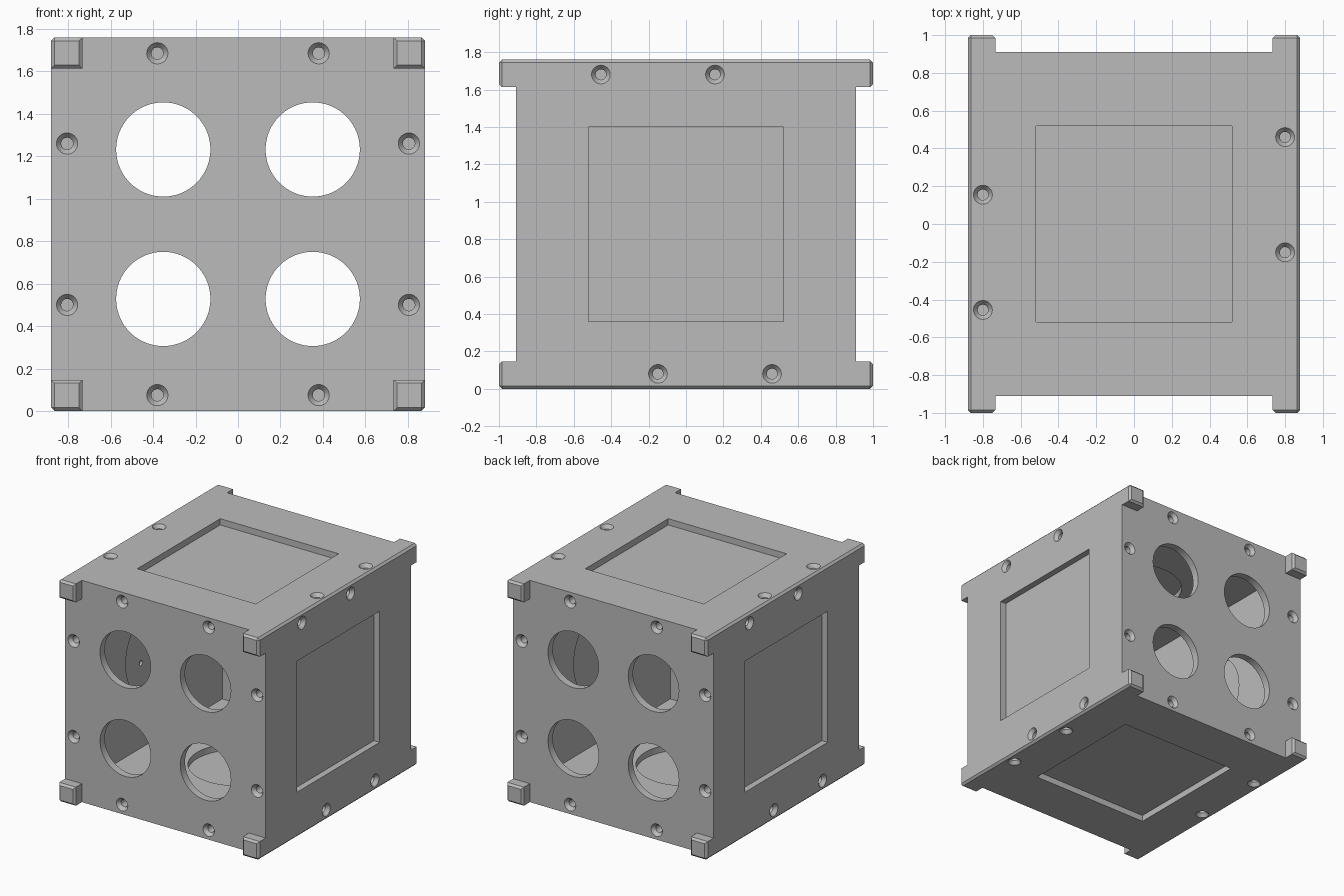
import bpy, bmesh, math
from mathutils import Matrix, Vector

if "Cube" in bpy.data.objects:
    bpy.data.objects.remove(bpy.data.objects["Cube"])

H, BODY_Y, FOOT_Y, WALL, PLATE, CH = 0.88, 0.91, 1.0, 0.147, 0.06, 0.016
UP = Matrix.Translation((0, 0, H))           # parts are laid out around the centre

grey = bpy.data.materials.new("grey")
grey.diffuse_color = (0.5, 0.5, 0.5, 1)
grey.use_nodes = True
grey.node_tree.nodes["Principled BSDF"].inputs["Base Color"].default_value = grey.diffuse_color


def make_object(name, bm, helper=False):
    bmesh.ops.recalc_face_normals(bm, faces=bm.faces)
    bm.transform(UP)
    mesh = bpy.data.meshes.new(name)
    bm.to_mesh(mesh)
    bm.free()
    ob = bpy.data.objects.new(name, mesh)
    bpy.context.collection.objects.link(ob)
    ob.hide_render = helper
    if not helper:
        mesh.materials.append(grey)
    return ob


def add_box(bm, lo, hi):
    lo, hi = Vector(lo), Vector(hi)
    m = Matrix.Translation((lo + hi) / 2) @ Matrix.Diagonal((*(hi - lo), 1))
    return bmesh.ops.create_cube(bm, size=1, matrix=m)["verts"]


def add_turned(bm, profile, matrix, sides=40):
    """Closed turned solid from (radius, height) rings."""
    rings = []
    for r, z in profile:
        rings.append([bm.verts.new(matrix @ Vector((r * math.cos(a), r * math.sin(a), z)))
                      for a in (2 * math.pi * i / sides for i in range(sides))])
    for a, b in zip(rings, rings[1:]):
        for i in range(sides):
            j = (i + 1) % sides
            bm.faces.new((a[i], a[j], b[j], b[i]))
    bm.faces.new(rings[0])
    bm.faces.new(rings[-1])


def cut(ob, name, bm):
    cutter = make_object(name, bm, helper=True)
    mod = ob.modifiers.new(name, "BOOLEAN")
    mod.operation, mod.solver, mod.object = "DIFFERENCE", "EXACT", cutter
    bpy.context.view_layer.objects.active = ob
    bpy.ops.object.modifier_apply(modifier=mod.name)
    bpy.data.objects.remove(cutter)


SCREW = [(0.05, 0.01), (0.05, 0), (0.028, -0.028), (0.028, -0.1)]
TURNS = [Matrix.Rotation(k * math.pi / 2, 4, "Y") for k in range(4)]
ENDS = [Matrix.Rotation(math.pi * k, 4, "Z") @ Matrix.Rotation(math.pi / 2, 4, "X") for k in (0, 1)]

# casing with chamfered long edges
bm = bmesh.new()
add_box(bm, (-H, -BODY_Y, -H), (H, BODY_Y, H))
long_edges = [e for e in bm.edges if abs(e.verts[0].co.y - e.verts[1].co.y) > 0.1]
bmesh.ops.bevel(bm, geom=long_edges, offset=CH, segments=1, affect="EDGES")
casing = make_object("casing", bm)

# inner chamber
bm = bmesh.new()
c, d = H - WALL, BODY_Y - PLATE
add_box(bm, (-c, -d, -c), (c, d, c))
cut(casing, "chamber", bm)

# square pockets outside, round pockets inside, and screw holes on the four walls
bm = bmesh.new()
for turn in TURNS:
    verts = add_box(bm, (-0.52, -0.52, H - 0.05), (0.52, 0.52, H + 0.05))
    bmesh.ops.transform(bm, matrix=turn, verts=verts)
    add_turned(bm, [(0.36, c - 0.05), (0.36, c + 0.05)], turn, 64)
    for x, y in ((0.8, 0.46), (0.8, -0.15), (-0.8, 0.155), (-0.8, -0.455)):
        add_turned(bm, SCREW, turn @ Matrix.Translation((x, y, H)))
# screw holes and four round openings on each end
for end in ENDS:
    for s in (-1, 1):
        for t in (-1, 1):
            for x, z in ((0.38 * s, 0.805 * t), (0.805 * s, 0.38 * t)):
                add_turned(bm, SCREW, end @ Matrix.Translation((x, z, BODY_Y)))
            add_turned(bm, [(0.222, 0.8), (0.222, 1.0)],
                       end @ Matrix.Translation((0.352 * s, 0.352 * t, 0)), 72)
cut(casing, "openings", bm)

# small blind holes in the round pockets
bm = bmesh.new()
for turn in TURNS:
    add_turned(bm, [(0.02, c - 0.01), (0.02, c + 0.07)],
               turn @ Matrix.Translation((-0.1, -0.1, 0)), 24)
cut(casing, "blind_holes", bm)

# corner feet, chamfered at the tip and along the outer edge
for y in (-1, 1):
    for x in (-1, 1):
        for z in (-1, 1):
            bm = bmesh.new()
            p = (x * c, y * BODY_Y, z * c)
            q = (x * H, y * FOOT_Y, z * H)
            add_box(bm, [min(a, b) for a, b in zip(p, q)], [max(a, b) for a, b in zip(p, q)])
            edges = []
            for e in bm.edges:
                m = (e.verts[0].co + e.verts[1].co) / 2
                tip = abs(m.y) > FOOT_Y - 0.001
                outer = abs(m.x) > H - 0.001 and abs(m.z) > H - 0.001
                if tip or outer:
                    edges.append(e)
            bmesh.ops.bevel(bm, geom=edges, offset=CH, segments=1, affect="EDGES")
            make_object("corner_foot", bm)

# smooth round holes, sharp edges elsewhere
bpy.ops.object.select_all(action="DESELECT")
casing.select_set(True)
bpy.context.view_layer.objects.active = casing
bpy.ops.object.shade_smooth_by_angle(angle=math.radians(25))
